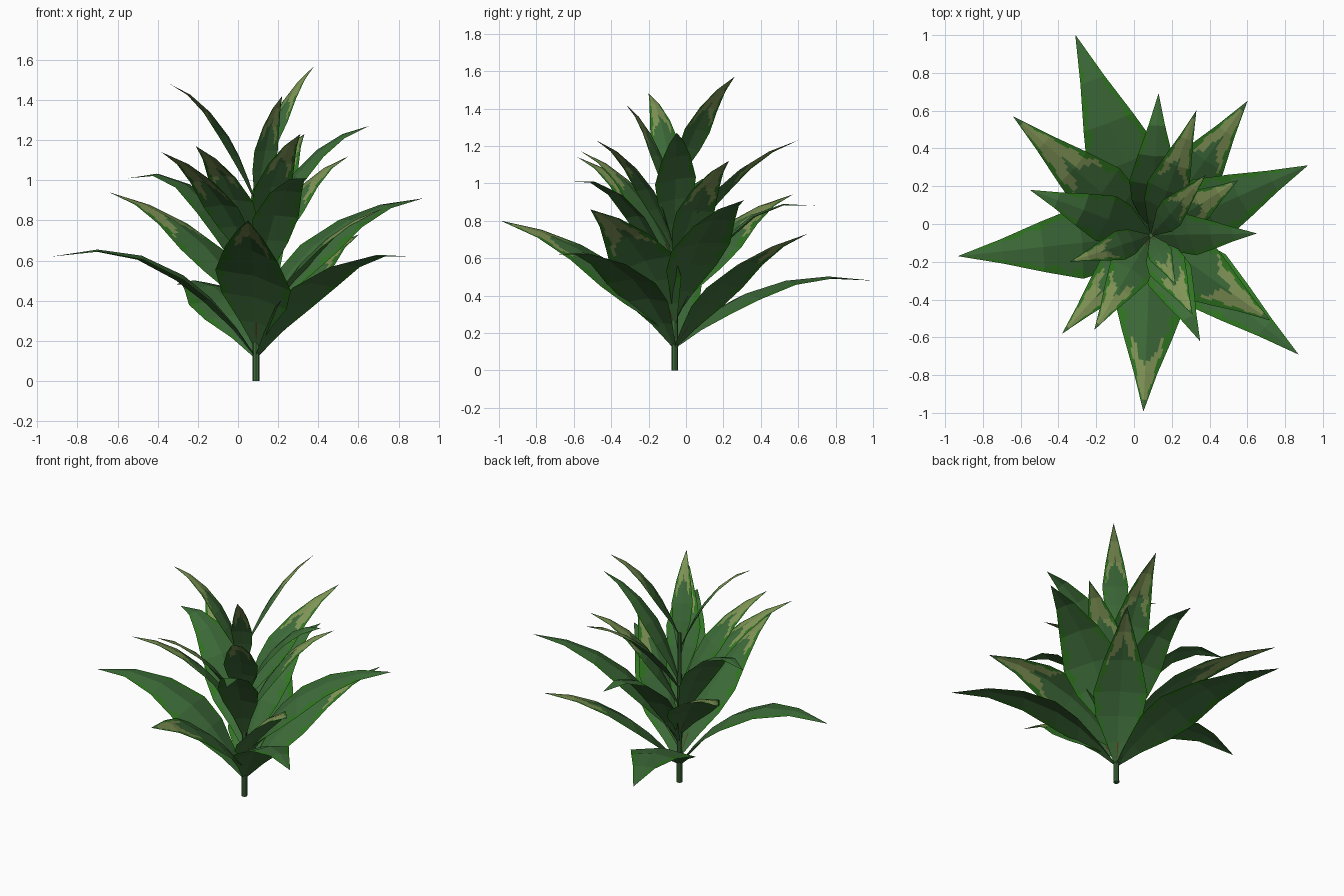
import bpy, bmesh, math
from mathutils import Vector

if "Cube" in bpy.data.objects:
    bpy.data.objects.remove(bpy.data.objects["Cube"])


def material(name, rgb):
    m = bpy.data.materials.new(name)
    m.diffuse_color = (*rgb, 1)
    m.use_nodes = True
    m.node_tree.nodes["Principled BSDF"].inputs["Base Color"].default_value = m.diffuse_color
    return m


GREEN = material("leaf green", (0.048, 0.150, 0.042))
EDGE = material("bright edge green", (0.028, 0.180, 0.014))
PALE = material("pale yellow green", (0.220, 0.300, 0.095))
BROWN = material("red brown", (0.120, 0.035, 0.015))

CX, CY = 0.09, -0.06      # stem position

# tip x, y, z, curve lift, width, start of pale patch (2 = none), roll to the left
LEAVES = [
    (-0.31, 1.00, 0.48, 0.10, 0.40, 2, 0),
    (-0.93, -0.17, 0.62, 0.16, 0.38, 2, 0),
    (0.87, -0.69, 0.62, 0.08, 0.34, 2, 0),
    (0.60, 0.65, 0.73, -0.12, 0.33, 0.66, 0),
    (0.05, -0.99, 0.80, -0.12, 0.38, 0.70, 0.35),
    (0.72, -0.51, 0.86, -0.12, 0.34, 0.60, -0.40),
    (0.92, 0.31, 0.91, -0.03, 0.36, 2, -0.15),
    (-0.64, 0.57, 0.94, -0.10, 0.32, 0.56, 0),
    (0.13, 0.69, 0.88, 0.10, 0.26, 2, 0),
    (0.35, -0.62, 1.01, 0.07, 0.25, 2, 0),
    (-0.55, 0.18, 1.01, 0.14, 0.26, 2, 0.1),
    (0.55, 0.23, 1.12, -0.10, 0.24, 0.54, 0),
    (-0.38, -0.58, 1.14, -0.10, 0.23, 0.54, 0),
    (-0.21, -0.56, 1.17, -0.11, 0.23, 0.58, 0),
    (0.33, 0.60, 1.23, -0.11, 0.23, 0.56, 0),
    (0.31, -0.48, 1.23, -0.10, 0.21, 0.58, 0),
    (0.65, -0.05, 1.27, -0.07, 0.22, 2, -0.30),
    (0.22, -0.32, 1.42, -0.12, 0.13, 0.56, 0),
    (-0.34, -0.20, 1.48, -0.09, 0.16, 0.56, 0),
    (0.38, 0.26, 1.57, -0.15, 0.16, 0.54, 0.25),
]

# coarse rows: (position along the leaf, relative half width)
ROWS = [(0, 0.06), (0.12, 0.42), (0.26, 0.86), (0.40, 1.0),
        (0.60, 0.70), (0.80, 0.34), (1.0, 0.004)]
HALF = [0.12, 0.3, 0.45, 0.58, 0.7, 0.81, 0.91, 1.0]
COLS = [-s for s in reversed(HALF)] + [0] + HALF
SUB = 7                   # colour rows inside each flat segment
RIDGE = -0.16             # edges hang slightly below the midrib


def build_leaf(i, tx, ty, tz, lift, width, pale, roll):
    base_z = max(0.12, 0.12 + (tz - 0.75) * 1.05)
    a, b = Vector((CX, CY, base_z)), Vector((tx, ty, tz))
    out = Vector((tx - CX, ty - CY, 0))
    ctrl = Vector((CX, CY, tz + lift)) + out * 0.42
    side = Vector((-out.y, out.x, 0)).normalized()

    def section(t, w):
        p = a * (1 - t) ** 2 + ctrl * 2 * t * (1 - t) + b * t * t
        d = (ctrl - a) * (1 - t) + (b - ctrl) * t
        up = d.cross(side).normalized()
        if up.z < 0:
            up = -up
        h = w * width / 2
        return [p + side * h * s + up * h * (RIDGE * (abs(s) - 0.4) - roll * s) for s in COLS]

    bm = bmesh.new()
    grid, ts = [], []
    coarse = [section(*r) for r in ROWS]
    for k in range(len(ROWS) - 1):
        last = k == len(ROWS) - 2
        for j in range(SUB + last):
            f = j / SUB
            grid.append([bm.verts.new(p.lerp(q, f)) for p, q in zip(coarse[k], coarse[k + 1])])
            ts.append(ROWS[k][0] * (1 - f) + ROWS[k + 1][0] * f)
    for r in range(len(grid) - 1):
        t = (ts[r] + ts[r + 1]) / 2
        for c in range(len(COLS) - 1):
            s = (COLS[c] + COLS[c + 1]) / 2
            f = bm.faces.new((grid[r][c], grid[r][c + 1], grid[r + 1][c + 1], grid[r + 1][c]))
            wave = math.sin(r * 1.3 + i + (2 if s > 0 else 0))
            # bright margin, pale forked patch, brown leaf stalk
            if abs(s) > 0.90 - 0.22 * t + 0.08 * wave:
                f.material_index = 1
            elif pale + 0.10 - 0.25 * abs(s) + 0.03 * wave < t < 0.93:
                f.material_index = 2
            elif pale < 1 and 0 < s < 0.2 and 0.03 < t < 0.13:
                f.material_index = 3
    finish(bm, f"leaf_{i + 1}", (GREEN, EDGE, PALE, BROWN))


def finish(bm, name, mats):
    bm.normal_update()
    me = bpy.data.meshes.new(name)
    bm.to_mesh(me)
    bm.free()
    for m in mats:
        me.materials.append(m)
    bpy.context.collection.objects.link(bpy.data.objects.new(name, me))


for i, leaf in enumerate(LEAVES):
    build_leaf(i, *leaf)

# stem, slightly tapered
bpy.ops.mesh.primitive_cone_add(vertices=8, radius1=0.018, radius2=0.012, depth=1.0,
                                location=(CX, CY, 0.5))
stem = bpy.context.object
stem.name = "stem"
stem.data.materials.append(GREEN)
